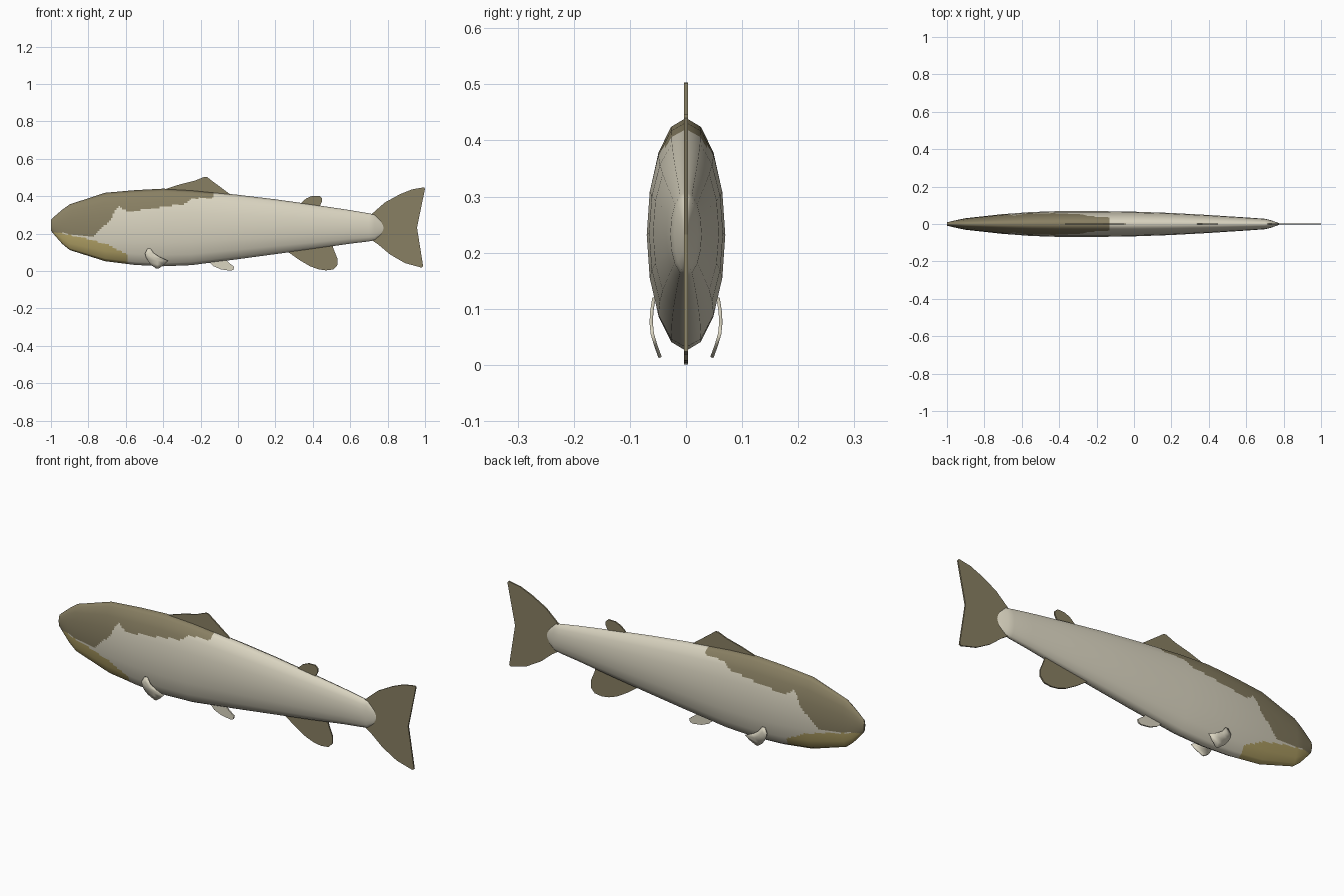
import bpy, bmesh, math
from mathutils import Vector

if "Cube" in bpy.data.objects:
    bpy.data.objects.remove(bpy.data.objects["Cube"])


def material(name, rgb):
    m = bpy.data.materials.new(name)
    m.diffuse_color = (*rgb, 1)
    m.use_nodes = True
    m.node_tree.nodes["Principled BSDF"].inputs["Base Color"].default_value = m.diffuse_color
    return m


CREAM = material("cream", (0.70, 0.66, 0.53))
BROWN = material("olive brown", (0.25, 0.215, 0.125))
YELLOW = material("dull yellow", (0.47, 0.38, 0.14))


def add_object(name, verts, faces, mats):
    me = bpy.data.meshes.new(name)
    me.from_pydata(verts, [], faces)
    for m in mats:
        me.materials.append(m)
    ob = bpy.data.objects.new(name, me)
    bpy.context.collection.objects.link(ob)
    return ob


def lookup(points, x):
    """Piecewise linear curve, clamped at the ends."""
    if x <= points[0][0]:
        return points[0][1]
    for (x0, y0), (x1, y1) in zip(points, points[1:]):
        if x <= x1:
            return y0 + (y1 - y0) * (x - x0) / (x1 - x0)
    return points[-1][1]


# Body: 16-sided oval stations (x, top, bottom, half width)
STATIONS = [
    (-1.0, .275, .215, .009), (-.975, .297, .185, .015), (-.94, .327, .145, .023),
    (-.9, .356, .112, .031), (-.71, .418, .052, .052), (-.55, .432, .032, .064),
    (-.4, .440, .025, .069), (-.25, .432, .031, .070), (0, .407, .063, .066),
    (.2, .383, .090, .059), (.4, .355, .117, .048), (.6, .325, .146, .035),
    (.7, .308, .158, .028), (.73, .302, .164, .021), (.765, .268, .192, .008),
    (.785, .235, .225, .001)]
SIDES, SUB = 16, 6

# Painted areas: lower edge of the brown back, upper edge of the yellow throat
BACK_EDGE = [(-1, .205), (-.94, .205), (-.78, .18), (-.755, .205), (-.685, .27),
             (-.64, .35), (-.6, .32), (-.525, .325), (-.417, .34), (-.28, .36),
             (-.245, .388), (-.13, .39)]
THROAT_EDGE = [(-.96, .205), (-.84, .18), (-.78, .165), (-.685, .137), (-.6, .09)]


def paint(c):
    if c.x < -.13 and c.z > lookup(BACK_EDGE, c.x):
        return 1
    if c.x < -.595 and c.z < lookup(THROAT_EDGE, c.x):
        return 2
    return 0


def build_body():
    P = []
    for x, top, bot, w in STATIONS:
        c, h = (top + bot) / 2, (top - bot) / 2
        P.append([Vector((x, w * math.sin(a), c + h * math.cos(a)))
                  for a in (2 * math.pi * j / SIDES for j in range(SIDES))])
    last = len(P) - 1
    # smooth normals of the coarse stations
    N = [[(P[min(i + 1, last)][j] - P[max(i - 1, 0)][j]).cross(
        P[i][(j + 1) % SIDES] - P[i][j - 1]).normalized()
        for j in range(SIDES)] for i in range(last + 1)]

    def ring(grid, i, t):
        a = [grid[i][j].lerp(grid[i + 1][j], t) for j in range(SIDES)]
        return [a[j].lerp(a[(j + 1) % SIDES], s / SUB)
                for j in range(SIDES) for s in range(SUB)]

    # fine grid, so the painted edges can be followed face by face
    verts, normals = [], []
    for i in range(last):
        n = math.ceil((P[i + 1][0].x - P[i][0].x) / .01)
        for k in range(n + (i == last - 1)):
            verts += ring(P, i, k / n)
            normals += [v.normalized() for v in ring(N, i, k / n)]
    R = SIDES * SUB
    rows = len(verts) // R
    faces = [(i * R + j, (i + 1) * R + j, (i + 1) * R + (j + 1) % R, i * R + (j + 1) % R)
             for i in range(rows - 1) for j in range(R)]
    faces += [tuple(range(R)), tuple(reversed(range((rows - 1) * R, rows * R)))]
    ob = add_object("body", verts, faces, [CREAM, BROWN, YELLOW])
    for p in ob.data.polygons:
        p.use_smooth = True
        p.material_index = paint(p.center)
    ob.data.normals_split_custom_set_from_vertices(normals)


build_body()


# Flat fins on the centre line, extruded from side outlines
def flat_fin(name, outline, mat, thick=.007):
    n = len(outline)
    verts = [(x, s * thick / 2, z) for s in (-1, 1) for x, z in outline]
    faces = [tuple(range(n)), tuple(reversed(range(n, 2 * n)))]
    faces += [(i, i + n, (i + 1) % n + n, (i + 1) % n) for i in range(n)]
    ob = add_object(name, verts, faces, [mat])
    bm = bmesh.new()
    bm.from_mesh(ob.data)
    bmesh.ops.recalc_face_normals(bm, faces=bm.faces)
    bm.to_mesh(ob.data)
    bm.free()


flat_fin("tail_fin", [
    (.69, .29), (.717, .306), (.785, .366), (.866, .41), (.93, .436), (.994, .447),
    (1, .44), (.957, .232), (.99, .024), (.98, .018), (.893, .042), (.813, .088),
    (.749, .142), (.717, .163), (.69, .18)], BROWN)
flat_fin("dorsal_fin", [
    (-.39, .41), (-.39, .437), (-.31, .463), (-.23, .483), (-.18, .503), (-.165, .502),
    (-.15, .49), (-.04, .408), (-.04, .38)], BROWN)
flat_fin("adipose_fin", [
    (.32, .34), (.34, .366), (.365, .388), (.396, .401), (.435, .402), (.45, .388),
    (.45, .372), (.435, .345), (.43, .32)], BROWN)
flat_fin("anal_fin", [
    (.3, .14), (.27, .10), (.326, .06), (.385, .025), (.43, .009), (.47, .003),
    (.51, .008), (.532, .032), (.532, .065), (.51, .12), (.5, .16)], BROWN)
flat_fin("pelvic_fin", [
    (-.16, .06), (-.15, .045), (-.13, .025), (-.09, .008), (-.04, .001), (-.025, .006),
    (-.02, .022), (-.05, .045), (-.08, .075)], CREAM)

# Curved pectoral fins: rows of (z, front x, rear x, y), mirrored
ROWS = [(.12, -.483, -.468, .057), (.095, -.497, -.45, .061), (.075, -.493, -.42, .062),
        (.055, -.482, -.375, .060), (.035, -.467, -.395, .054), (.013, -.437, -.425, .046)]
for side, label in ((-1, "right"), (1, "left")):
    verts = [(x, side * y, z) for z, a, b, y in ROWS for x in (a, (a + b) / 2, b)]
    faces = [(3 * i + j, 3 * i + 3 + j, 3 * i + 4 + j, 3 * i + 1 + j)[::-side]
             for i in range(len(ROWS) - 1) for j in range(2)]
    fin = add_object("pectoral_fin_" + label, verts, faces, [CREAM])
    for p in fin.data.polygons:
        p.use_smooth = True
    mod = fin.modifiers.new("thickness", 'SOLIDIFY')
    mod.thickness = .006
    mod.offset = 0
